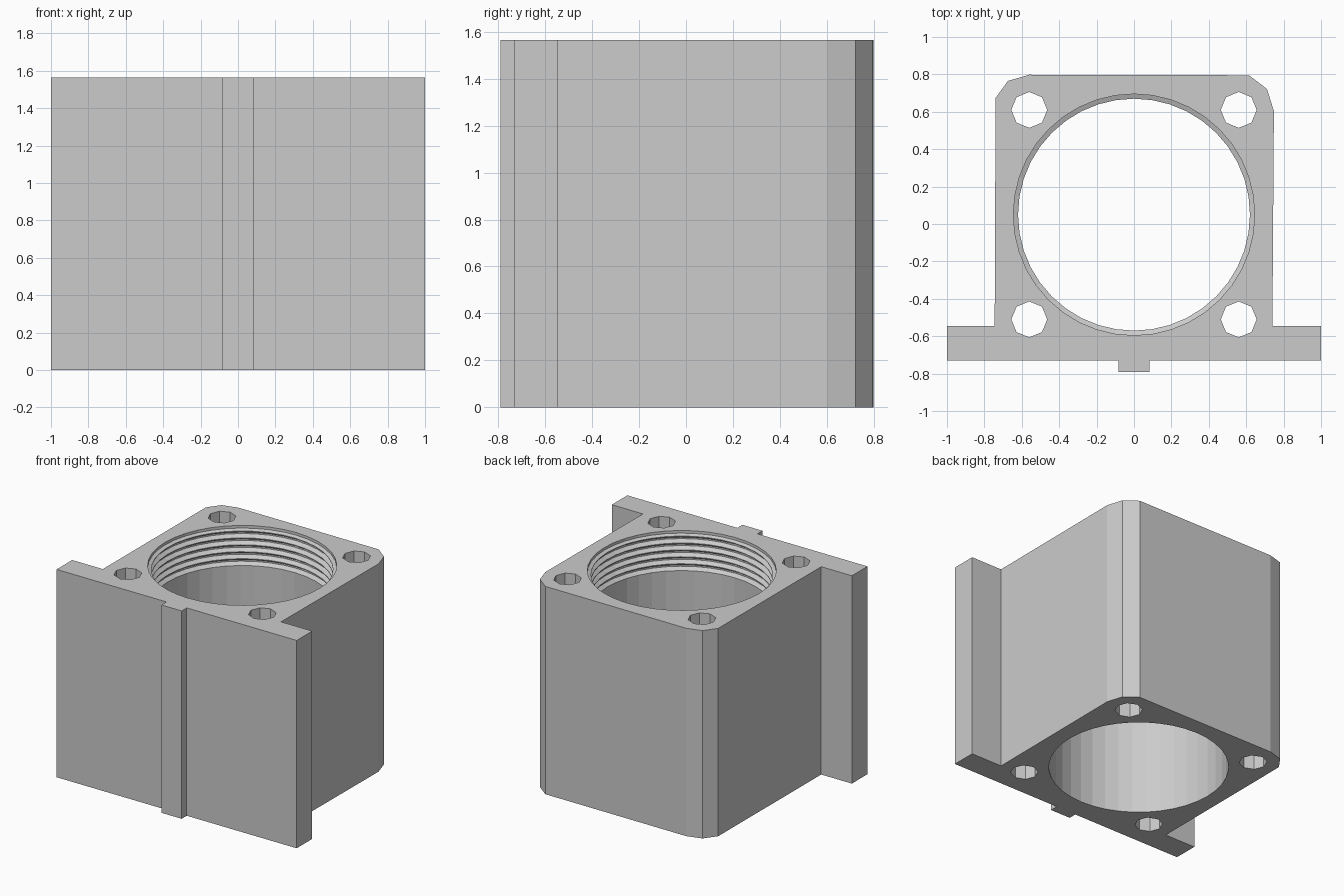
import bpy, bmesh
from math import sin, cos, tau

cube = bpy.data.objects.get("Cube")
if cube:
    bpy.data.objects.remove(cube, do_unlink=True)

HEIGHT = 1.565
BORE_Y = 0.05        # bore and bolt circle centre
BORE_R = 0.62
ROOT_R = 0.645       # thread groove radius
BOLT = 0.56          # bolt offset from bore centre

grey = bpy.data.materials.new("plain_grey")
grey.use_nodes = True
grey.diffuse_color = (0.6, 0.6, 0.6, 1)
grey.node_tree.nodes["Principled BSDF"].inputs["Base Color"].default_value = (0.6, 0.6, 0.6, 1)


def make_object(name, bm):
    bmesh.ops.recalc_face_normals(bm, faces=bm.faces)
    mesh = bpy.data.meshes.new(name)
    bm.to_mesh(mesh)
    bm.free()
    mesh.materials.append(grey)
    obj = bpy.data.objects.new(name, mesh)
    bpy.context.collection.objects.link(obj)
    return obj


def prism(name, outline, z0, z1):
    bm = bmesh.new()
    face = bm.faces.new([bm.verts.new((x, y, z0)) for x, y in outline])
    top = bmesh.ops.extrude_face_region(bm, geom=[face])["geom"]
    verts = [v for v in top if isinstance(v, bmesh.types.BMVert)]
    bmesh.ops.translate(bm, verts=verts, vec=(0, 0, z1 - z0))
    return make_object(name, bm)


def lathe(name, profile, cx, cy, sides):
    """Closed solid of revolution from (radius, z) points."""
    bm = bmesh.new()
    rings = [[bm.verts.new((cx + r * cos(tau * i / sides), cy + r * sin(tau * i / sides), z))
              for i in range(sides)] for r, z in profile]
    for a, b in zip(rings, rings[1:]):
        for i in range(sides):
            j = (i + 1) % sides
            bm.faces.new((a[i], a[j], b[j], b[i]))
    bm.faces.new(rings[0])
    bm.faces.new(rings[-1])
    return make_object(name, bm)


# Body outline: key, mounting flange and rounded rear corners
outline = [(-0.084, -0.79), (0.084, -0.79), (0.084, -0.73), (1, -0.73), (1, -0.545),
           (0.74, -0.545), (0.748, 0.604), (0.711, 0.722), (0.615, 0.795),
           (-0.56, 0.798), (-0.674, 0.765), (-0.74, 0.674), (-0.745, -0.545),
           (-1, -0.545), (-1, -0.73), (-0.084, -0.73)]
body = prism("threaded_housing", outline, 0, HEIGHT)

# Bore with thread grooves near the top
PITCH, TURNS, LIP = 0.052, 5, 0.03
profile = [(BORE_R, -0.1)]
start = HEIGHT - LIP - PITCH * TURNS
for k in range(TURNS):
    z = start + k * PITCH
    profile += [(BORE_R, z), (ROOT_R, z + 0.4 * PITCH), (ROOT_R, z + 0.6 * PITCH),
                (BORE_R, z + 0.9 * PITCH)]
profile += [(BORE_R, HEIGHT - LIP), (ROOT_R, HEIGHT - 0.02), (ROOT_R, HEIGHT + 0.1)]
cutters = [lathe("bore_cutter", profile, 0, BORE_Y, 40)]

# Four octagonal bolt holes
for sx in (-1, 1):
    for sy in (-1, 1):
        cutters.append(lathe("bolt_hole_cutter", [(0.096, -0.1), (0.096, HEIGHT + 0.1)],
                             sx * BOLT, BORE_Y + sy * BOLT, 8))

for cutter in cutters:
    cutter.hide_render = True
    mod = body.modifiers.new("cut", "BOOLEAN")
    mod.operation = "DIFFERENCE"
    mod.solver = "EXACT"
    mod.object = cutter

# Bake the cuts and drop the cutters
depsgraph = bpy.context.evaluated_depsgraph_get()
depsgraph.update()
cut_mesh = bpy.data.meshes.new_from_object(body.evaluated_get(depsgraph))
body.modifiers.clear()
body.data = cut_mesh
for cutter in cutters:
    bpy.data.objects.remove(cutter, do_unlink=True)
